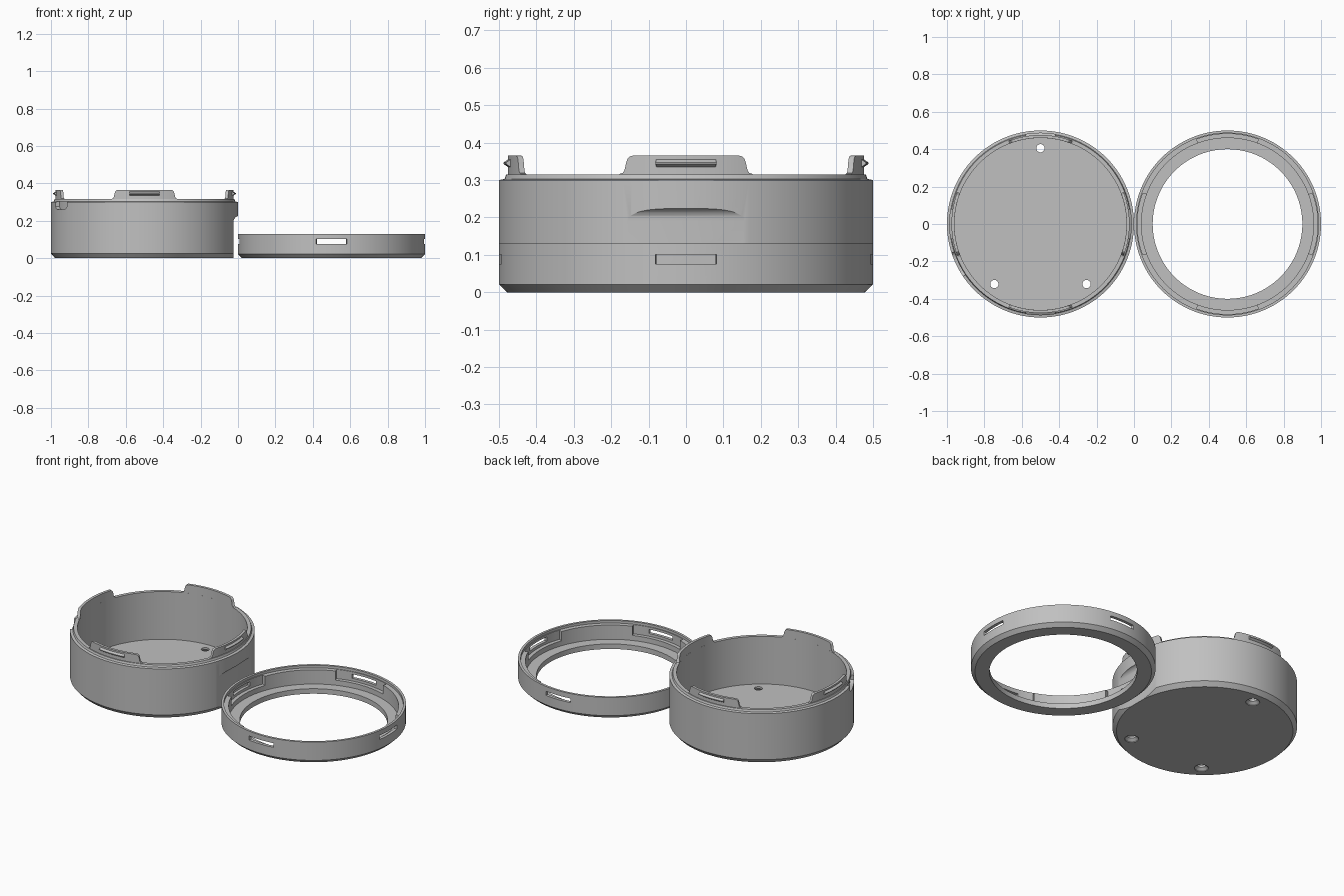
import bpy, bmesh, math

if "Cube" in bpy.data.objects:
    bpy.data.objects.remove(bpy.data.objects["Cube"])

grey = bpy.data.materials.new("plain_grey")
grey.use_nodes = True
COLOR = (0.53, 0.53, 0.53, 1)
grey.diffuse_color = COLOR
grey.node_tree.nodes["Principled BSDF"].inputs["Base Color"].default_value = COLOR

BOWL, RING = -0.5, 0.5
SIDES = {"left": 0, "back": 90, "right": 180, "front": 270}


def finish(name, bm):
    bmesh.ops.remove_doubles(bm, verts=bm.verts, dist=1e-5)
    bmesh.ops.recalc_face_normals(bm, faces=bm.faces)
    mesh = bpy.data.meshes.new(name)
    bm.to_mesh(mesh)
    bm.free()
    mesh.materials.append(grey)
    ob = bpy.data.objects.new(name, mesh)
    bpy.context.collection.objects.link(ob)
    return ob


def sweep(name, cx, stations, closed=False, cy=0.0):
    """Skin (radius, height) sections placed at angles in degrees."""
    bm = bmesh.new()
    loops = []
    for deg, section in stations:
        c, s = math.cos(math.radians(deg)), math.sin(math.radians(deg))
        loops.append([bm.verts.new((cx + r * c, cy + r * s, z)) for r, z in section])
    n = len(loops[0])
    for i in range(len(loops) if closed else len(loops) - 1):
        a, b = loops[i], loops[(i + 1) % len(loops)]
        for j in range(n):
            k = (j + 1) % n
            bm.faces.new((a[j], a[k], b[k], b[j]))
    if not closed:
        bm.faces.new(loops[0])
        bm.faces.new(loops[-1])
    return finish(name, bm)


def lathe(name, cx, section, steps=128, cy=0.0):
    return sweep(name, cx, [(360 * i / steps, section) for i in range(steps)], True, cy)


def arc_block(name, cx, mid, half, r0, r1, z0, z1, steps=10):
    section = [(r0, z0), (r1, z0), (r1, z1), (r0, z1)]
    return sweep(name, cx, [(mid - half + 2 * half * i / steps, section)
                            for i in range(steps + 1)])


def cut(target, cutters):
    bpy.context.view_layer.objects.active = target
    for c in cutters:
        c.hide_render = True
        mod = target.modifiers.new("cut", "BOOLEAN")
        mod.operation, mod.solver, mod.object = "DIFFERENCE", "EXACT", c
        bpy.ops.object.modifier_apply(modifier=mod.name)
        bpy.data.objects.remove(c)


parts = []

# Bowl with chamfered base and stepped rim
bowl = lathe("bowl", BOWL, [(0, 0), (0.478, 0), (0.5, 0.025), (0.5, 0.3), (0.485, 0.303),
                            (0.481, 0.315), (0.46, 0.315), (0.46, 0.03), (0, 0.03)])
parts.append(bowl)

# Countersunk screw holes
cutters = []
for deg in (90, 232.5, 307.5):
    a = math.radians(deg)
    cutters.append(lathe("screw_cutter", BOWL + 0.405 * math.cos(a),
                         [(0, -0.01), (0.038, -0.01), (0.038, 0.004), (0.022, 0.018),
                          (0.022, 0.05), (0, 0.05)], 32, 0.405 * math.sin(a)))

# Thumb recess: flat cut with a curved upper end
bm = bmesh.new()
outline = [(0.1, -0.1), (-0.025, -0.1)]
for i in range(9):
    t = math.radians(90 * i / 8)
    outline.append((0.005 - 0.03 * math.cos(t), 0.19 + 0.035 * math.sin(t)))
outline.append((0.1, 0.225))
face = bm.faces.new([bm.verts.new((x, -0.2, z)) for x, z in outline])
new = bmesh.ops.extrude_face_region(bm, geom=[face])["geom"]
bmesh.ops.translate(bm, vec=(0, 0.4, 0),
                    verts=[v for v in new if isinstance(v, bmesh.types.BMVert)])
cutters.append(finish("thumb_cutter", bm))

# Pry notch with rounded lower corners beside the right tab
stations = []
for i in range(17):
    u = i / 8 - 1
    low = 0.275 - 0.015 * (1 - abs(u) ** 6)
    stations.append((206 + 8 * u, [(0.478, low), (0.55, low), (0.55, 0.303), (0.478, 0.303)]))
cutters.append(sweep("notch_cutter", BOWL, stations))
cut(bowl, cutters)

# Snap tabs with flared feet, and the catch ridge on each
edge = [(0.178, 0.316), (0.169, 0.319), (0.164, 0.326), (0.160, 0.345),
        (0.156, 0.357), (0.150, 0.363), (0.142, 0.365)]
tops = [(-s, z) for s, z in edge]
tops += [(0.142 * i / 8, 0.365) for i in range(-7, 8)]
tops += edge[::-1]
for side, mid in SIDES.items():
    tab = [(mid + math.degrees(math.asin(s / 0.475)),
            [(0.4602, 0.312), (0.476, 0.312), (0.476, z), (0.4602, z)]) for s, z in tops]
    parts.append(sweep("snap_tab_" + side, BOWL, tab))
    ridge = [(0.47, 0.335), (0.476, 0.335), (0.488, 0.343), (0.488, 0.347),
             (0.476, 0.355), (0.47, 0.355)]
    parts.append(sweep("catch_ridge_" + side, BOWL,
                       [(mid + 9.6 * i / 5, ridge) for i in range(-5, 6)]))

# Ring lid with stepped inside wall
ring = lathe("ring_lid", RING, [(0.4, 0), (0.478, 0), (0.5, 0.021), (0.5, 0.13), (0.486, 0.13),
                                (0.486, 0.115), (0.46, 0.115), (0.46, 0.03), (0.4, 0.03)])
parts.append(ring)

# Tab pockets and through slots in the ring
cutters = []
for mid in SIDES.values():
    cutters.append(arc_block("pocket_cutter", RING, mid, 20, 0.44, 0.482, 0.06, 0.2))
    cutters.append(arc_block("slot_cutter", RING, mid, 9.4, 0.43, 0.55, 0.076, 0.101))
cut(ring, cutters)

# Smooth round walls, sharp edges kept
bpy.ops.object.select_all(action="DESELECT")
for ob in parts:
    ob.select_set(True)
bpy.context.view_layer.objects.active = bowl
bpy.ops.object.shade_smooth_by_angle(angle=math.radians(25))
